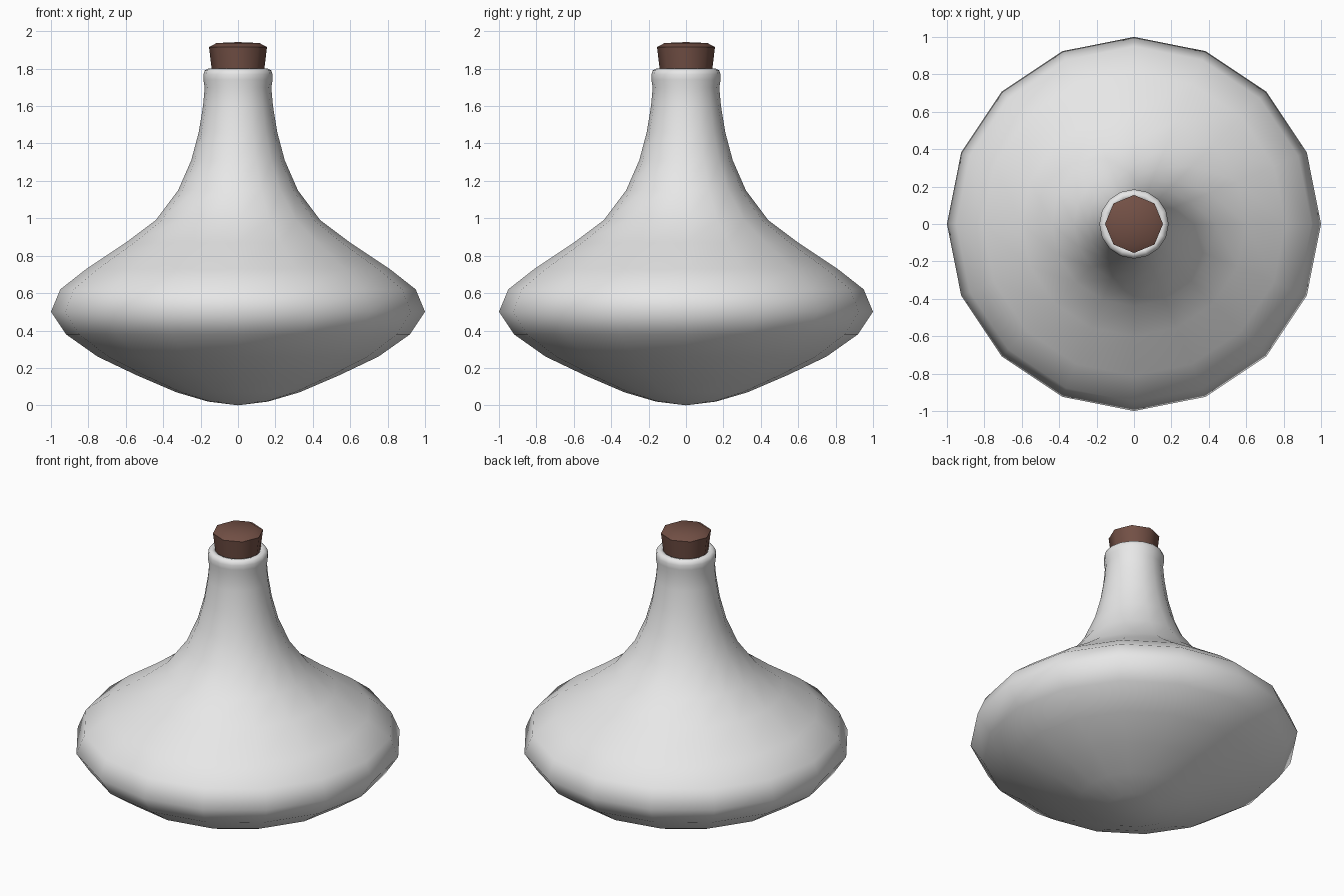
import bpy, bmesh, math

cube = bpy.data.objects.get("Cube")
if cube:
    bpy.data.objects.remove(cube, do_unlink=True)


def material(name, rgb):
    mat = bpy.data.materials.new(name)
    mat.use_nodes = True
    color = (*rgb, 1.0)
    mat.diffuse_color = color
    mat.node_tree.nodes["Principled BSDF"].inputs["Base Color"].default_value = color
    return mat


def lathe(name, profile, sides, mat, angle):
    """Turn a (radius, height) profile around z; zero radius makes a pole."""
    bm = bmesh.new()
    rings = []
    for r, z in profile:
        count = sides if r > 0 else 1
        turns = [2 * math.pi * i / sides for i in range(count)]
        rings.append([bm.verts.new((r * math.cos(a), r * math.sin(a), z)) for a in turns])
    for low, high in zip(rings, rings[1:]):
        for i in range(sides):
            j = (i + 1) % sides
            corners = [low[i % len(low)], low[j % len(low)],
                       high[j % len(high)], high[i % len(high)]]
            bm.faces.new(list(dict.fromkeys(corners)))
    bmesh.ops.recalc_face_normals(bm, faces=bm.faces)
    mesh = bpy.data.meshes.new(name)
    bm.to_mesh(mesh)
    bm.free()
    mesh.materials.append(mat)
    obj = bpy.data.objects.new(name, mesh)
    bpy.context.collection.objects.link(obj)
    bpy.ops.object.select_all(action="DESELECT")
    obj.select_set(True)
    bpy.context.view_layer.objects.active = obj
    bpy.ops.object.shade_smooth_by_angle(angle=math.radians(angle))
    return obj


glass = material("pale grey glass", (0.8, 0.8, 0.8))
brown = material("brown cork", (0.17, 0.08, 0.06))

# Wide body, tapering neck, rolled lip and the inside of the mouth
lathe("bottle", [
    (0, 0), (0.16, 0.02), (0.33, 0.07), (0.54, 0.16), (0.75, 0.26),
    (0.92, 0.38), (1, 0.5), (0.95, 0.62), (0.81, 0.73), (0.6, 0.87),
    (0.44, 0.99), (0.32, 1.15), (0.25, 1.31), (0.21, 1.46), (0.187, 1.6),
    (0.178, 1.7), (0.185, 1.74), (0.185, 1.77), (0.178, 1.79),
    (0.16, 1.8), (0.14, 1.795), (0.13, 1.77), (0.13, 1.66)],
    16, glass, 80)

# Eight-sided stopper with a bevelled top
lathe("cork_stopper", [
    (0, 1.67), (0.125, 1.67), (0.155, 1.915), (0.115, 1.937), (0, 1.942)],
    8, brown, 60)
